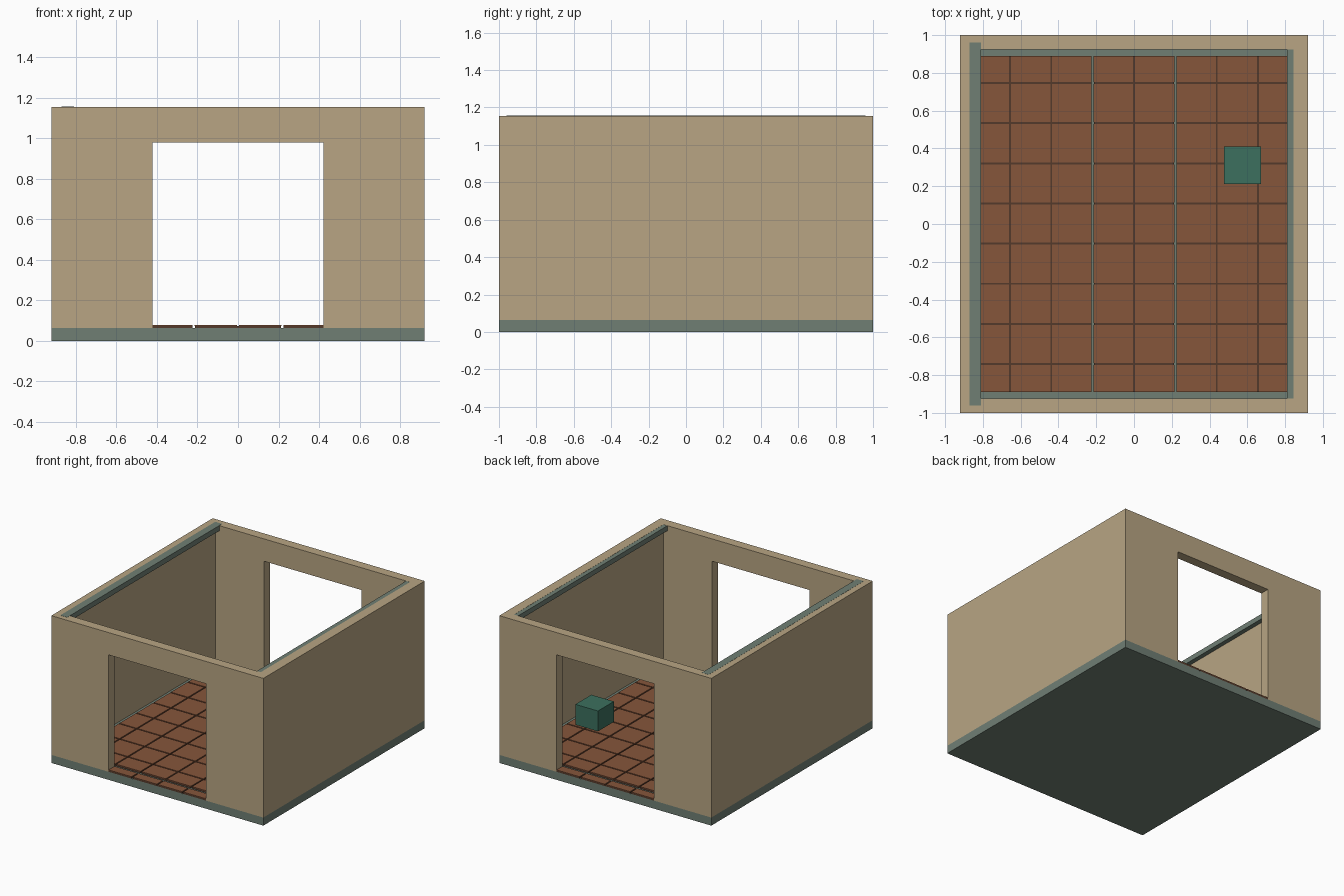
import bpy

if "Cube" in bpy.data.objects:
    bpy.data.objects.remove(bpy.data.objects["Cube"])


def material(name, rgb):
    # Convert display colour (0-255) to linear values
    lin = [((c / 255 + 0.055) / 1.055) ** 2.4 for c in rgb]
    m = bpy.data.materials.new(name)
    m.diffuse_color = (*lin, 1)
    m.use_nodes = True
    m.node_tree.nodes["Principled BSDF"].inputs["Base Color"].default_value = m.diffuse_color
    return m


TAN = material("tan_plaster", (184, 165, 131))
STONE = material("grey_green_stone", (112, 127, 116))
TILE = material("terracotta_tile", (134, 86, 59))
GROUT = material("dark_grout", (84, 58, 43))
TEAL = material("teal", (60, 112, 94))


def make_boxes(name, boxes, mat):
    # One object from boxes given as (x0, x1, y0, y1, z0, z1)
    verts, faces = [], []
    for x0, x1, y0, y1, z0, z1 in boxes:
        n = len(verts)
        verts += [(x, y, z) for z in (z0, z1)
                  for x, y in ((x0, y0), (x1, y0), (x1, y1), (x0, y1))]
        quads = [(3, 2, 1, 0), (4, 5, 6, 7)]
        quads += [(i, (i + 1) % 4, (i + 1) % 4 + 4, i + 4) for i in range(4)]
        faces += [tuple(n + i for i in q) for q in quads]
    mesh = bpy.data.meshes.new(name)
    mesh.from_pydata(verts, [], faces)
    mesh.materials.append(mat)
    obj = bpy.data.objects.new(name, mesh)
    bpy.context.collection.objects.link(obj)
    return obj


W, IN_X, IN_Y = 0.92, 0.845, 0.925     # outer half width, inner wall faces
DOOR, DOOR_TOP = 0.423, 0.98
BASE, TOP = 0.063, 1.155
FLOOR_X, FLOOR_Y = 0.81, 0.89
BED, SURFACE = 0.073, 0.078            # grout bed top, tile top

make_boxes("foundation_slab", [(-W, W, -1, 1, 0, BASE)], STONE)

# Side walls run the full depth
make_boxes("left_wall", [(-W, -IN_X, -1, 1, BASE, TOP)], TAN)
make_boxes("right_wall", [(IN_X, W, -1, 1, BASE, TOP)], TAN)

# End walls with a wide doorway, and a lintel above it
for name, y0, y1 in (("front", -1, -IN_Y), ("back", IN_Y, 1)):
    make_boxes(name + "_wall_piers", [(-IN_X, -DOOR, y0, y1, BASE, TOP),
                                      (DOOR, IN_X, y0, y1, BASE, TOP)], TAN)
    make_boxes(name + "_lintel", [(-DOOR, DOOR, y0, y1, DOOR_TOP, TOP)], TAN)

# Beams along the tops of the side walls
make_boxes("left_wall_beam", [(-0.87, -FLOOR_X, -0.96, 0.96, TOP - 0.04, TOP + 0.001)], STONE)
make_boxes("right_wall_beam", [(FLOOR_X, 0.87, -0.96, 0.96, TOP - 0.04, TOP - 0.001)], STONE)


def tiled_floor(name, hx, y0, y1):
    # Grout bed in three strips with open joints between them
    j = 0.006
    strips = [(-hx, -0.219 - j), (-0.219 + j, 0.219 - j), (0.219 + j, hx)]
    make_boxes(name + "_bed", [(a, b, y0, y1, BASE, BED) for a, b in strips], GROUT)
    # Square tiles clipped to the floor area
    xs = [0.219 * i for i in range(-4, 5)]
    ys = [0.0025 + 0.2125 * (i + 0.5) for i in range(-5, 5)]
    g = 0.005
    tiles = []
    for xa, xb in zip(xs, xs[1:]):
        for ya, yb in zip(ys, ys[1:]):
            a, b = max(xa + g, -hx), min(xb - g, hx)
            c, d = max(ya + g, y0), min(yb - g, y1)
            # Outer rows run on to the floor edge
            if ya == ys[0]:
                c = y0
            if yb == ys[-1]:
                d = y1
            if b - a > 0.01 and d - c > 0.01:
                tiles.append((a, b, c, d, BED, SURFACE))
    make_boxes(name + "_tiles", tiles, TILE)


tiled_floor("room_floor", FLOOR_X, -FLOOR_Y, FLOOR_Y)

# Tiled thresholds in both doorways
tiled_floor("front_threshold", DOOR, -1, -IN_Y)
tiled_floor("back_threshold", DOOR, IN_Y, 1)

# Small block floating inside the room
make_boxes("teal_block", [(0.477, 0.673, 0.213, 0.41, 0.14, 0.30)], TEAL)
